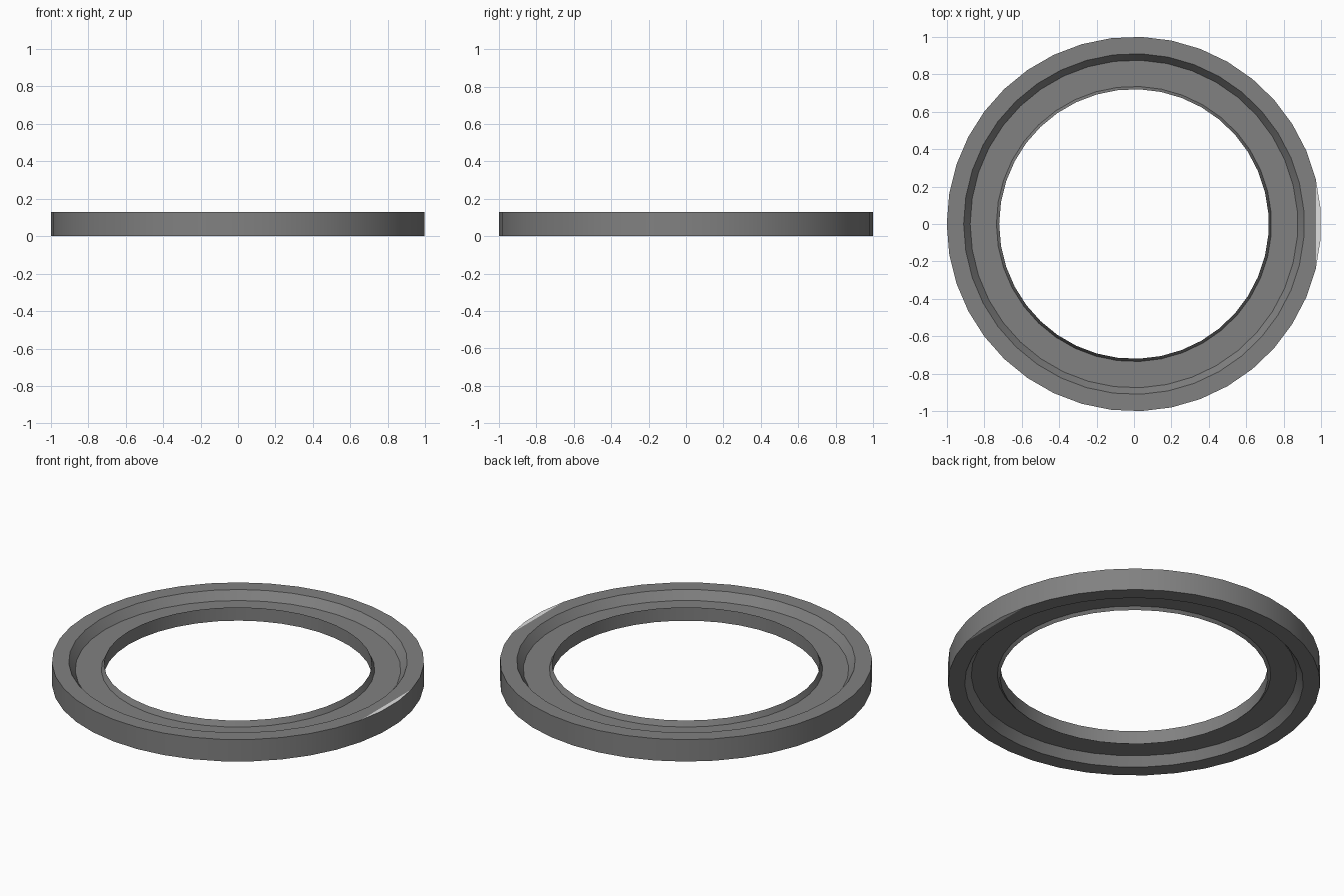
import bpy, bmesh, math
from mathutils import Vector

if "Cube" in bpy.data.objects:
    bpy.data.objects.remove(bpy.data.objects["Cube"], do_unlink=True)

SIDES = 39
HEIGHT = 0.13


def make_material(name, value):
    mat = bpy.data.materials.new(name)
    mat.use_nodes = True
    color = (value, value, value, 1.0)
    mat.diffuse_color = color
    mat.node_tree.nodes["Principled BSDF"].inputs["Base Color"].default_value = color
    return mat


# Closed cross-section as (radius, height), recessed above and below
profile = [
    (1.0, 0.0), (1.0, HEIGHT),
    (0.91, HEIGHT), (0.875, 0.081), (0.735, 0.081), (0.72, 0.113),
    (0.72, 0.034), (0.735, 0.05), (0.875, 0.05), (0.91, 0.0),
]

# Revolve the cross-section into the ring
bm = bmesh.new()
verts = [bm.verts.new((-r, 0, z)) for r, z in profile]
edges = [bm.edges.new((v, verts[i - 1])) for i, v in enumerate(verts)]
bmesh.ops.spin(bm, geom=verts + edges, cent=(0, 0, 0), axis=(0, 0, 1),
               angle=math.tau, steps=SIDES)
bmesh.ops.remove_doubles(bm, verts=bm.verts[:], dist=0.0005)
bmesh.ops.recalc_face_normals(bm, faces=bm.faces[:])

# Cut a straight chord through the flat rims for the pale marks
chord = math.cos(1.5 * math.tau / SIDES)
rims = [f for f in bm.faces
        if abs(f.normal.z) > 0.9 and f.calc_center_median().xy.length > 0.92]
geom = set(rims)
for f in rims:
    geom.update(f.edges, f.verts)
bmesh.ops.bisect_plane(bm, geom=list(geom), dist=0.0005,
                       plane_co=Vector((chord, 0, 0)), plane_no=Vector((1, 0, 0)))
bm.normal_update()
for f in bm.faces:
    flat = abs(f.normal.z) > 0.9
    if flat and min(v.co.x for v in f.verts) > chord - 0.001:
        f.material_index = 1

mesh = bpy.data.meshes.new("ring")
bm.to_mesh(mesh)
bm.free()
ring = bpy.data.objects.new("ring", mesh)
bpy.context.collection.objects.link(ring)
mesh.materials.append(make_material("mid_grey", 0.22))
mesh.materials.append(make_material("pale_grey", 0.75))

# Smooth round the walls, sharp at the profile corners
bpy.ops.object.select_all(action="DESELECT")
ring.select_set(True)
bpy.context.view_layer.objects.active = ring
bpy.ops.object.shade_smooth_by_angle(angle=math.radians(25))
